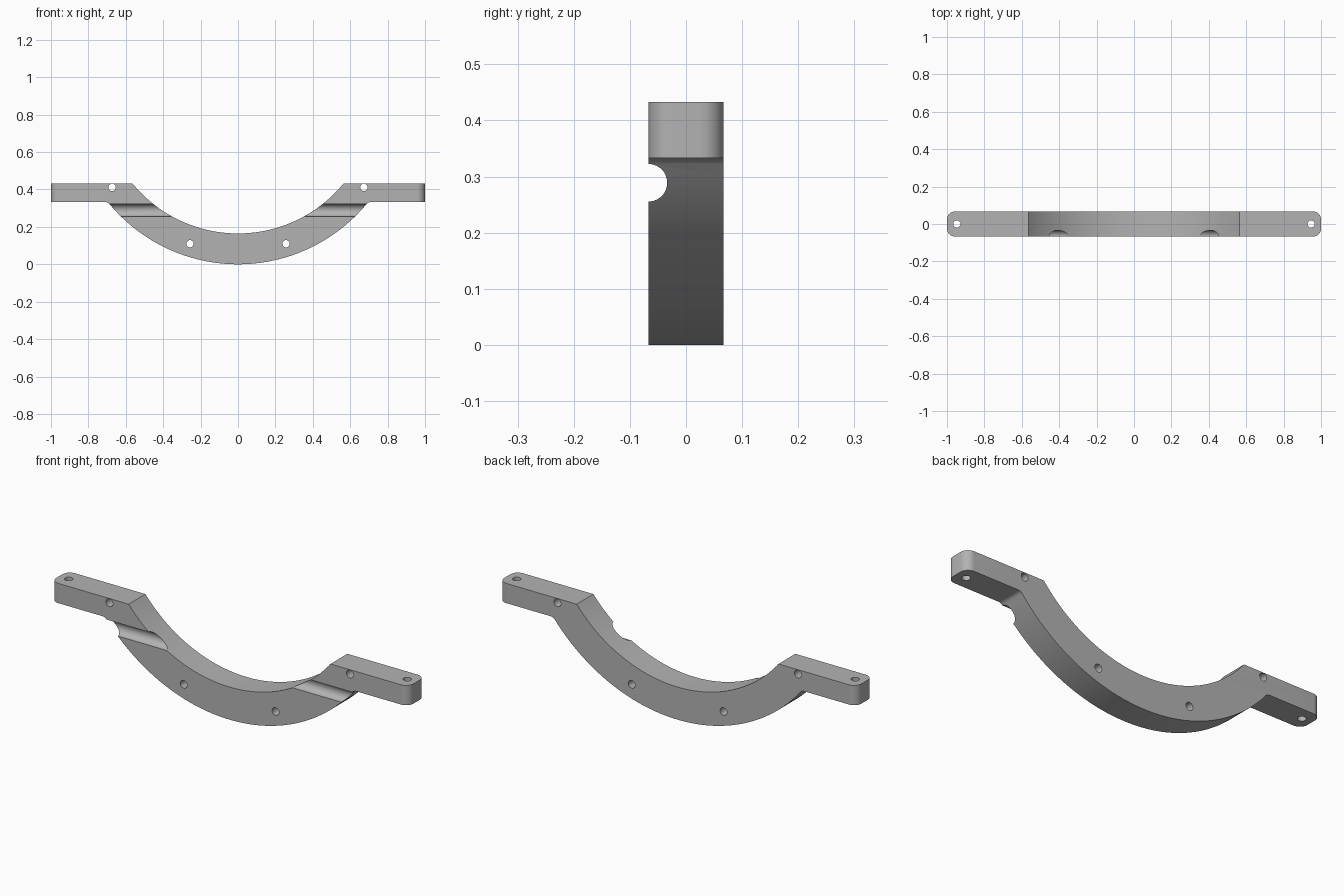
import bpy, bmesh
from math import sqrt, sin, cos, pi, atan2, asin, radians
from mathutils import Matrix

cube = bpy.data.objects.get("Cube")
if cube:
    bpy.data.objects.remove(cube, do_unlink=True)

DEPTH = 0.067            # half thickness front to back
ARM_LOW, ARM_TOP = 0.333, 0.433
CENTRE, R_IN, R_OUT = 0.894, 0.729, 0.894
FILLET = 0.03
HOLE = 0.0195

grey = bpy.data.materials.new("grey metal")
grey.use_nodes = True
colour = (0.45, 0.45, 0.45, 1)
grey.diffuse_color = colour
grey.node_tree.nodes["Principled BSDF"].inputs["Base Color"].default_value = colour


def arc(cx, cz, r, a0, a1, n):
    """Points on an arc in the XZ plane."""
    angles = [a0 + (a1 - a0) * i / n for i in range(n + 1)]
    return [(cx + r * cos(a), cz + r * sin(a)) for a in angles]


# Right half of the outline: under the bow, fillet, arm, and back over the bow
fx = sqrt((R_OUT + FILLET) ** 2 - (CENTRE - ARM_LOW + FILLET) ** 2)
fz = ARM_LOW - FILLET
touch = atan2(fz - CENTRE, fx)
inner_end = asin((ARM_TOP - CENTRE) / R_IN)
half = arc(0, CENTRE, R_OUT, -pi / 2, touch, 32)
half += arc(fx, fz, FILLET, touch + pi, pi / 2, 8)[1:]
half += [(1, ARM_LOW), (1, ARM_TOP)]
half += arc(0, CENTRE, R_IN, inner_end, -pi / 2, 32)
outline = half + [(-x, z) for x, z in reversed(half[1:-1])]

# Extrude the outline and round the upright corners of the arm ends
bm = bmesh.new()
face = bm.faces.new([bm.verts.new((x, -DEPTH, z)) for x, z in outline])
extruded = bmesh.ops.extrude_face_region(bm, geom=[face])
moved = [v for v in extruded["geom"] if isinstance(v, bmesh.types.BMVert)]
bmesh.ops.translate(bm, verts=moved, vec=(0, 2 * DEPTH, 0))
ends = [e for e in bm.edges
        if all(abs(v.co.x) > 0.999 for v in e.verts)
        and abs(e.verts[0].co.z - e.verts[1].co.z) > 0.05]
bmesh.ops.bevel(bm, geom=ends, offset=0.042, segments=10, profile=0.5, affect='EDGES')
bmesh.ops.recalc_face_normals(bm, faces=bm.faces)
mesh = bpy.data.meshes.new("curved_bracket")
bm.to_mesh(mesh)
bm.free()
mesh.materials.append(grey)
bracket = bpy.data.objects.new("curved_bracket", mesh)
bpy.context.collection.objects.link(bracket)


def cut(name, location, axis, radius, length, sides):
    """Subtract a cylinder along an axis from the bracket."""
    turn = {'X': Matrix.Rotation(pi / 2, 4, 'Y'),
            'Y': Matrix.Rotation(pi / 2, 4, 'X'),
            'Z': Matrix.Identity(4)}[axis]
    bm = bmesh.new()
    bmesh.ops.create_cone(bm, cap_ends=True, segments=sides, radius1=radius,
                          radius2=radius, depth=length,
                          matrix=Matrix.Translation(location) @ turn)
    data = bpy.data.meshes.new(name)
    bm.to_mesh(data)
    bm.free()
    data.materials.append(grey)
    cutter = bpy.data.objects.new(name, data)
    cutter.hide_render = True
    bpy.context.collection.objects.link(cutter)
    mod = bracket.modifiers.new(name, 'BOOLEAN')
    mod.operation, mod.solver, mod.object = 'DIFFERENCE', 'EXACT', cutter
    bpy.context.view_layer.objects.active = bracket
    bpy.ops.object.modifier_apply(modifier=name)
    bpy.data.objects.remove(cutter, do_unlink=True)


# Groove across the front, and the bolt and pin holes on both sides
cut("groove_cutter", (0, -DEPTH, 0.289), 'X', 0.0335, 1.7, 48)
for side in (-1, 1):
    cut("bolt_hole_cutter", (side * 0.947, 0, 0.38), 'Z', HOLE, 0.4, 32)
    cut("arm_pin_cutter", (side * 0.673, 0, 0.411), 'Y', HOLE, 0.4, 32)
    cut("bow_pin_cutter", (side * 0.257, 0, 0.11), 'Y', HOLE, 0.4, 32)

bpy.ops.object.select_all(action='DESELECT')
bracket.select_set(True)
bpy.context.view_layer.objects.active = bracket
bpy.ops.object.shade_smooth_by_angle(angle=radians(25))
